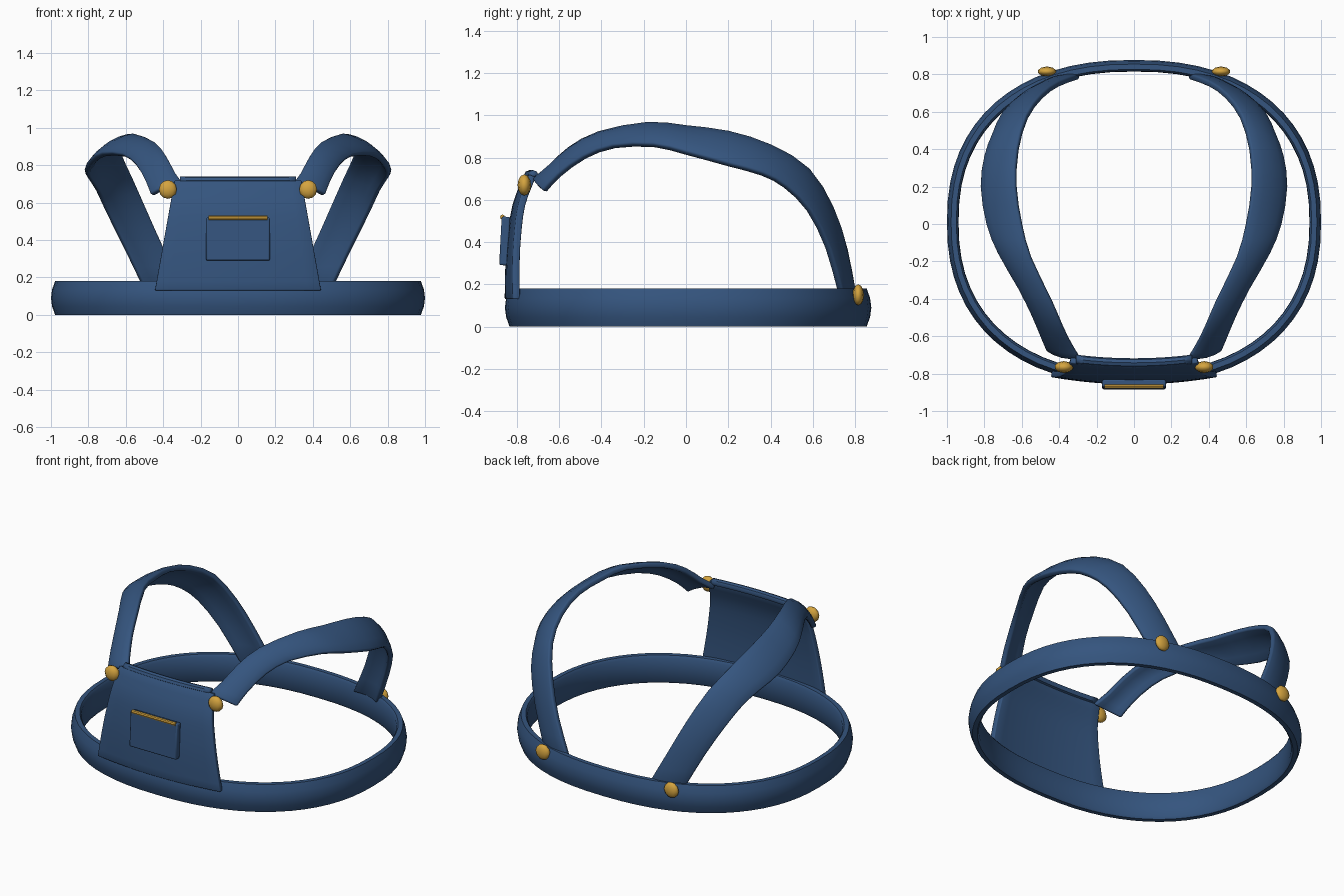
import bpy, bmesh, math
from mathutils import Vector

if "Cube" in bpy.data.objects:
    bpy.data.objects.remove(bpy.data.objects["Cube"])


def material(name, rgb):
    m = bpy.data.materials.new(name)
    m.diffuse_color = (*rgb, 1)
    m.use_nodes = True
    m.node_tree.nodes["Principled BSDF"].inputs["Base Color"].default_value = m.diffuse_color
    return m


BLUE = material("denim_blue", (0.035, 0.09, 0.21))
GOLD = material("brass", (0.66, 0.37, 0.05))


def grid_object(name, rows, mat, closed=False, thickness=0, offset=0, bevel=0.006, angle=40):
    """Skin a list of point rows with quads; closed joins both directions."""
    bm = bmesh.new()
    vs = [[bm.verts.new(p) for p in r] for r in rows]
    n, k = len(vs), len(vs[0])
    for i in range(n if closed else n - 1):
        for j in range(k if closed else k - 1):
            i2, j2 = (i + 1) % n, (j + 1) % k
            bm.faces.new((vs[i][j], vs[i2][j], vs[i2][j2], vs[i][j2]))
    bmesh.ops.recalc_face_normals(bm, faces=bm.faces)
    me = bpy.data.meshes.new(name)
    bm.to_mesh(me)
    bm.free()
    ob = bpy.data.objects.new(name, me)
    bpy.context.collection.objects.link(ob)
    if thickness:
        s = ob.modifiers.new("solid", 'SOLIDIFY')
        s.thickness, s.offset = thickness, offset
        b = ob.modifiers.new("bevel", 'BEVEL')
        b.width, b.segments, b.limit_method = bevel, 2, 'ANGLE'
        b.angle_limit = math.radians(50)
    return finish(ob, mat, angle)


def finish(ob, mat, angle=40):
    ob.data.materials.append(mat)
    bpy.ops.object.select_all(action='DESELECT')
    ob.select_set(True)
    bpy.context.view_layer.objects.active = ob
    bpy.ops.object.shade_smooth_by_angle(angle=math.radians(angle))
    return ob


def spline(pts, per=2):
    """Catmull-Rom through the points."""
    p = [Vector(q) for q in pts]
    p = [2 * p[0] - p[1]] + p + [2 * p[-1] - p[-2]]
    out = []
    for i in range(1, len(p) - 2):
        a, b, c, d = p[i - 1:i + 3]
        for s in range(per):
            t = s / per
            out.append(0.5 * (2 * b + (c - a) * t + (2 * a - 5 * b + 4 * c - d) * t * t
                              + (3 * b - a - 3 * c + d) * t ** 3))
    return out + [p[-2]]


# Waistband: rounded profile swept round a superellipse
profile = [(.022, 0), (.006, .045), (0, .09), (.006, .135), (.022, .18),
           (.05, .18), (.06, .165), (.062, .09), (.06, .015), (.05, 0)]


def spow(v):
    return math.copysign(abs(v) ** (2 / 2.3), v)


rows = []
for i in range(64):
    t = 2 * math.pi * i / 64
    c, s = spow(math.cos(t)), spow(math.sin(t))
    rows.append([((1 - d) * c, .01 + (.867 - d) * s, z) for d, z in profile])
grid_object("waistband", rows, BLUE, closed=True)

# Bib: curved tapering panel
bib_line = spline([(0, -.858, .13), (0, -.855, .28), (0, -.845, .42), (0, -.82, .58), (0, -.765, .72)], 3)


def bib_row(p, half, n=12):
    return [(half * (2 * j / n - 1), p.y + .2 * (half * (2 * j / n - 1)) ** 2, p.z) for j in range(n + 1)]


rows = [bib_row(p, .445 - .105 * (p.z - .13) / .59) for p in bib_line]
bib = grid_object("bib", rows, BLUE, thickness=.034, offset=-1)

# Rolled hem along the bib top
rim = bib_row(Vector((0, -.742, .718)), .31)
rows = [[(x, y + .024 * math.cos(a), z + .022 * math.sin(a))
         for a in [2 * math.pi * k / 8 for k in range(9)]] for x, y, z in rim]
hem = grid_object("bib_hem", rows, BLUE)
bm = bmesh.new()
bm.from_mesh(hem.data)
bmesh.ops.remove_doubles(bm, verts=bm.verts, dist=1e-5)
bmesh.ops.holes_fill(bm, edges=bm.edges)
bmesh.ops.recalc_face_normals(bm, faces=bm.faces)
bm.to_mesh(hem.data)
bm.free()

# Pocket and its trim
bpy.ops.mesh.primitive_cube_add(size=1, location=(0, -.858, .405), rotation=(math.radians(-3), 0, 0))
pocket = bpy.context.object
pocket.name = "pocket"
pocket.scale = (.34, .04, .23)
bpy.ops.object.transform_apply(location=False, rotation=False, scale=True)
bv = pocket.modifiers.new("bevel", 'BEVEL')
bv.width, bv.segments = .008, 2
finish(pocket, BLUE)
bpy.ops.mesh.primitive_cylinder_add(vertices=8, radius=.012, depth=.315, location=(0, -.868, .518),
                                    rotation=(0, math.pi / 2, 0))
bpy.context.object.name = "pocket_trim"
finish(bpy.context.object, GOLD)

# Shoulder straps: ribbon between inner and outer edge paths
inner = [(.29, -.715, .69), (.335, -.64, .75), (.38, -.55, .835), (.44, -.41, .91), (.55, -.18, .955),
         (.60, 0, .94), (.63, .2, .915), (.62, .4, .85), (.57, .575, .74), (.49, .685, .56),
         (.40, .75, .36), (.29, .79, .14)]
outer = [(.46, -.67, .64), (.49, -.60, .715), (.54, -.48, .80), (.61, -.34, .85), (.72, -.15, .855),
         (.78, 0, .82), (.81, .2, .765), (.79, .36, .72), (.75, .47, .66), (.70, .58, .55),
         (.61, .67, .37), (.50, .735, .14)]
edges = list(zip(spline(inner), spline(outer)))
rows = []
for i, (a, b) in enumerate(edges):
    a0, b0 = edges[max(i - 1, 0)]
    a1, b1 = edges[min(i + 1, len(edges) - 1)]
    n = (b - a).cross((a1 + b1) - (a0 + b0)).normalized()
    rows.append([a.lerp(b, t) + n * .02 * (1 - (2 * t - 1) ** 2) for t in (0, .25, .5, .75, 1)])
for side, sx in (("left", -1), ("right", 1)):
    grid_object(side + "_strap", [[(sx * p.x, p.y, p.z) for p in r] for r in rows], BLUE,
                thickness=.034, bevel=.01)

# Brass buttons
    for part, loc, ry in (("front", (.375, -.765, .67), .032), ("back", (.465, .815, .15), .027)):
        bpy.ops.mesh.primitive_uv_sphere_add(segments=10, ring_count=6, radius=1,
                                             location=(sx * loc[0], loc[1], loc[2]))
        btn = bpy.context.object
        btn.name = f"{part}_{side}_button"
        btn.scale = (.05, ry, .05)
        finish(btn, GOLD)
